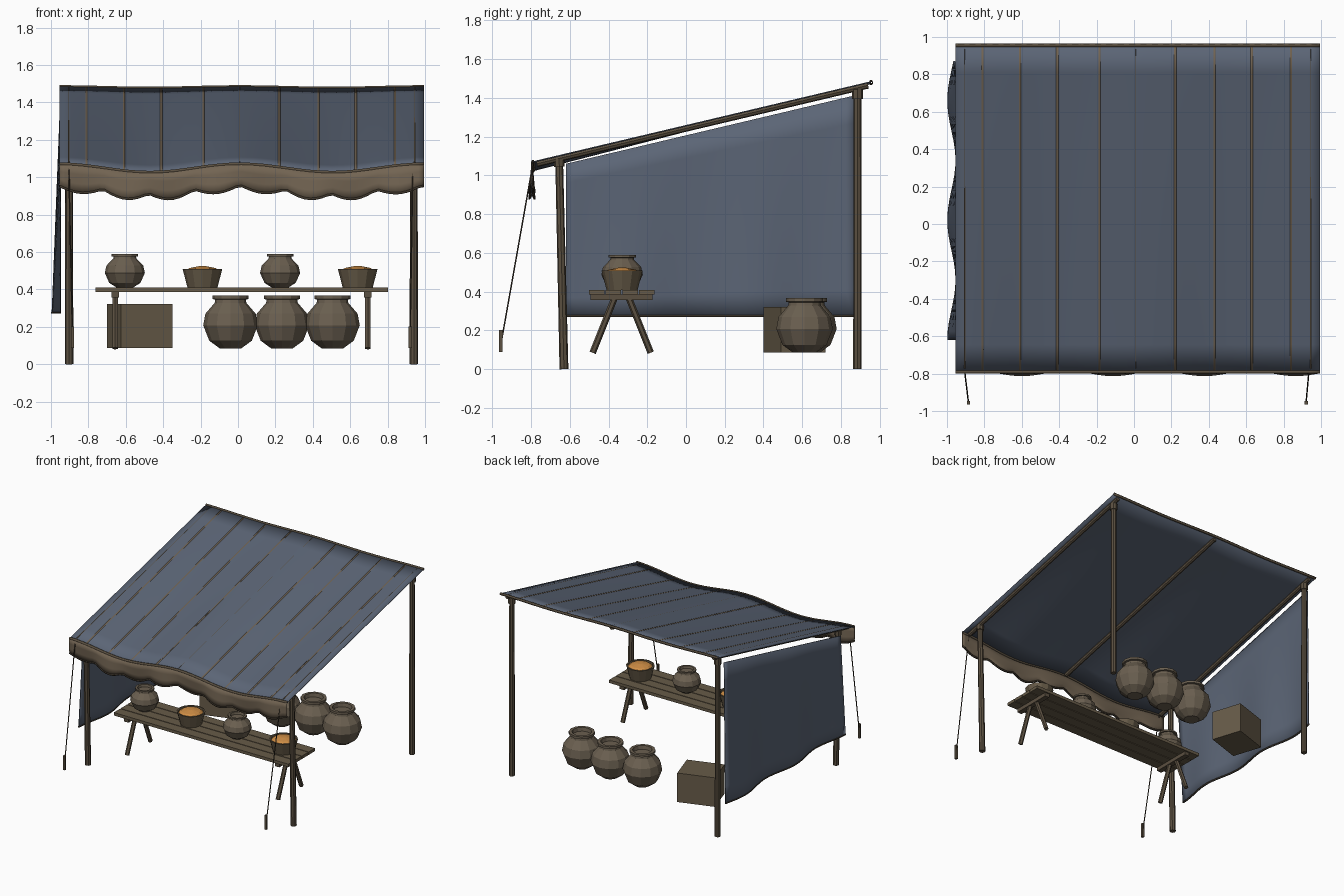
import bpy, bmesh, math
from mathutils import Vector, Matrix

if "Cube" in bpy.data.objects:
    bpy.data.objects.remove(bpy.data.objects["Cube"])

def mat(name, r, g, b):
    m = bpy.data.materials.new(name)
    m.diffuse_color = (r, g, b, 1)
    m.use_nodes = True
    m.node_tree.nodes["Principled BSDF"].inputs["Base Color"].default_value = m.diffuse_color
    return m

CLOTH = mat("blue grey cloth", .105, .13, .18)
TRIM = mat("tan valance", .17, .128, .085)
WOOD = mat("pole wood", .105, .08, .052)
PLANK = mat("plank wood", .135, .105, .065)
CLAY = mat("clay", .145, .115, .08)
GRAIN = mat("orange grain", .62, .27, .06)
DARK = mat("dark hem and rope", .05, .038, .025)

def obj(name, bm, material):
    me = bpy.data.meshes.new(name)
    bmesh.ops.recalc_face_normals(bm, faces=bm.faces)
    bm.to_mesh(me)
    bm.free()
    me.materials.append(material)
    o = bpy.data.objects.new(name, me)
    bpy.context.collection.objects.link(o)
    return o

def box(name, c, s, material, rz=0):
    bm = bmesh.new()
    M = Matrix.Translation(c) @ Matrix.Rotation(rz, 4, 'Z') @ Matrix.Diagonal((*s, 1))
    bmesh.ops.create_cube(bm, size=1, matrix=M)
    return obj(name, bm, material)

def rod(name, a, b, r1, material, r2=None, sides=8):
    a, b = Vector(a), Vector(b)
    d = b - a
    M = Matrix.Translation((a + b) / 2) @ d.to_track_quat('Z', 'Y').to_matrix().to_4x4()
    bm = bmesh.new()
    bmesh.ops.create_cone(bm, cap_ends=True, segments=sides, radius1=r1,
                          radius2=r2 or r1, depth=d.length, matrix=M)
    return obj(name, bm, material)

def lathe(name, profile, c, material, sides=12):
    bm = bmesh.new()
    rings = [[bm.verts.new((c[0] + r * math.cos(2 * math.pi * i / sides),
                            c[1] + r * math.sin(2 * math.pi * i / sides), c[2] + z))
              for i in range(sides)] for r, z in profile]
    for p, q in zip(rings, rings[1:]):
        for i in range(sides):
            j = (i + 1) % sides
            bm.faces.new((p[i], p[j], q[j], q[i]))
    bm.faces.new(rings[0])
    bm.faces.new(rings[-1])
    return obj(name, bm, material)

def sheet(name, f, nu, nv, material, thick=.006, smooth=True):
    bm = bmesh.new()
    g = [[bm.verts.new(f(i / nu, j / nv)) for j in range(nv + 1)] for i in range(nu + 1)]
    for i in range(nu):
        for j in range(nv):
            bm.faces.new((g[i][j], g[i + 1][j], g[i + 1][j + 1], g[i][j + 1]))
    if smooth:
        for fc in bm.faces:
            fc.smooth = True
    o = obj(name, bm, material)
    s = o.modifiers.new("thickness", 'SOLIDIFY')
    s.thickness, s.offset = thick, 0
    return o

def lerp(a, b, t):
    return a + (b - a) * t

# Awning surface: a slope sagging between three rafters
X0, X1, Y0, Y1, MID = -.955, .995, -.79, .955, .01

def plane_z(y):
    return lerp(1.07, 1.483, (y - Y0) / (Y1 - Y0))

def roof_z(x, y):
    t = (y - Y0) / (Y1 - Y0)
    u = (x - X0) / (MID - X0) if x < MID else (x - MID) / (X1 - MID)
    return plane_z(y) - lerp(.045, .008, t) * math.sin(math.pi * u) ** 2

def roof_pt(u, v, lift=0):
    x, y = lerp(X0, X1, u), lerp(Y0, Y1, v)
    return (x, y, roof_z(x, y) + lift)

sheet("awning_cloth", roof_pt, 32, 12, CLOTH)

# Sewn seams on the awning
for i, x in enumerate((-.81, -.61, -.41, -.185, .22, .43, .63, .84)):
    def seam(u, v, x=x):
        px, y = x + (u - .5) * .012, lerp(Y0, Y1, v)
        return (px, y, roof_z(px, y) + .0025)
    sheet(f"awning_seam_{i}", seam, 1, 12, TRIM, .002)

# Hems along front and back edges
def hem(y, r):
    return lambda u, v: (lerp(X0, X1, u), y + r * math.cos(v * 2 * math.pi),
                         roof_z(lerp(X0, X1, u), y) + r * math.sin(v * 2 * math.pi))
sheet("back_hem", hem(Y1, .009), 32, 6, WOOD, .002)
sheet("front_hem", hem(Y0, .009), 32, 6, WOOD, .002)

# Scalloped front valance with a dark lower hem
def valance_low(x):
    return roof_z(x, Y0) - .115 - .035 * abs(math.sin(math.pi * (x - MID) / .244))

def valance(u, v):
    x = lerp(X0, X1, u)
    wave = .014 * math.sin(2 * math.pi * (x - MID) / .488) * v
    return (x, Y0 - .005 + wave, lerp(roof_z(x, Y0), valance_low(x), v))

def valance_hem(u, v):
    p = valance(u, 1)
    return (p[0], p[1], p[2] - .004 + .012 * v)

sheet("valance", valance, 64, 3, TRIM)
sheet("valance_hem", valance_hem, 64, 1, DARK, .009)

# Left side curtain, rippling more towards its foot
def curtain(u, v):
    y = lerp(-.62, .87, u)
    z = lerp(plane_z(y) - .05, .27, v)
    ripple = .022 + .022 * math.cos(2 * math.pi * (y - .66) / .64)
    return (-.95 - ripple * v, y, z)

def curtain_hem(u, v):
    p = curtain(u, 1)
    return (p[0], p[1], p[2] + .01 * v)

sheet("side_curtain", curtain, 32, 8, CLOTH)
sheet("side_curtain_hem", curtain_hem, 32, 1, DARK, .009)

# Posts, collars and rafters
for side, x in (("left", -.903), ("right", .94)):
    rod(f"front_post_{side}", (x, -.63, 0), (x, -.655, 1.085), .023, WOOD, .02)
    rod(f"front_collar_{side}", (x, -.654, 1.045), (x, -.655, 1.085), .028, WOOD)
    rod(f"back_post_{side}", (x, .885, 0), (x, .885, 1.455), .022, WOOD, .02)
    rod(f"back_collar_{side}", (x, .885, 1.395), (x, .885, 1.445), .028, WOOD)
for name, x in (("left", -.905), ("middle", MID), ("right", .945)):
    rod(f"rafter_{name}", (x, -.77, plane_z(-.77) - .014), (x, .94, plane_z(.94) - .014), .017, WOOD)

# Guy ropes and pegs
for side, xa, xb in (("left", -.905, -.885), ("right", .935, .92)):
    rod(f"guy_rope_{side}", (xa, -.79, 1.06), (xb, -.955, .13), .004, DARK, sides=5)
    box(f"peg_{side}", (xb, -.956, .145), (.018, .018, .115), WOOD)

# Trestle table
for i in range(4):
    box(f"table_plank_{i}", (.02, -.461 + i * .0865, .397), (1.565, .08, .024), PLANK)
for i, x in enumerate((-.657, .695)):
    box(f"trestle_bar_{i}", (x, -.332, .371), (.04, .32, .03), WOOD)
    for s in (-1, 1):
        rod(f"trestle_leg_{i}_{s}", (x, -.332 + s * .15, .085),
            (x, -.332 + s * .035, .372), .017, WOOD, sides=6)

# Pots: one profile scaled for small and large
POT = [(.40, 0), (.78, .28), (1, .85), (.92, 1.28), (.58, 1.68), (.56, 1.8),
       (.66, 1.82), (.66, 1.95), (.5, 1.95), (.46, 1.75)]

def pot(name, c, r, h):
    lathe(name, [(a * r, b * h / 1.95) for a, b in POT], c, CLAY)

for i, x in enumerate((-.605, .225)):
    pot(f"small_pot_{i}", (x, -.33, .409), .107, .18)
for i, (x, y) in enumerate(((-.04, .615), (.235, .632), (.505, .612))):
    pot(f"large_pot_{i}", (x, y, .085), .146, .282)

# Baskets heaped with grain
for i, x in enumerate((-.19, .64)):
    lathe(f"basket_{i}", [(.08, 0), (.106, .1), (.095, .1), (.092, .085)], (x, -.33, .409), PLANK)
    lathe(f"grain_{i}", [(.094, .086), (.07, .105), (.02, .115)], (x, -.33, .409), GRAIN)

# Crate
box("crate", (-.526, .56, .203), (.29, .243, .235), PLANK, math.radians(18))
